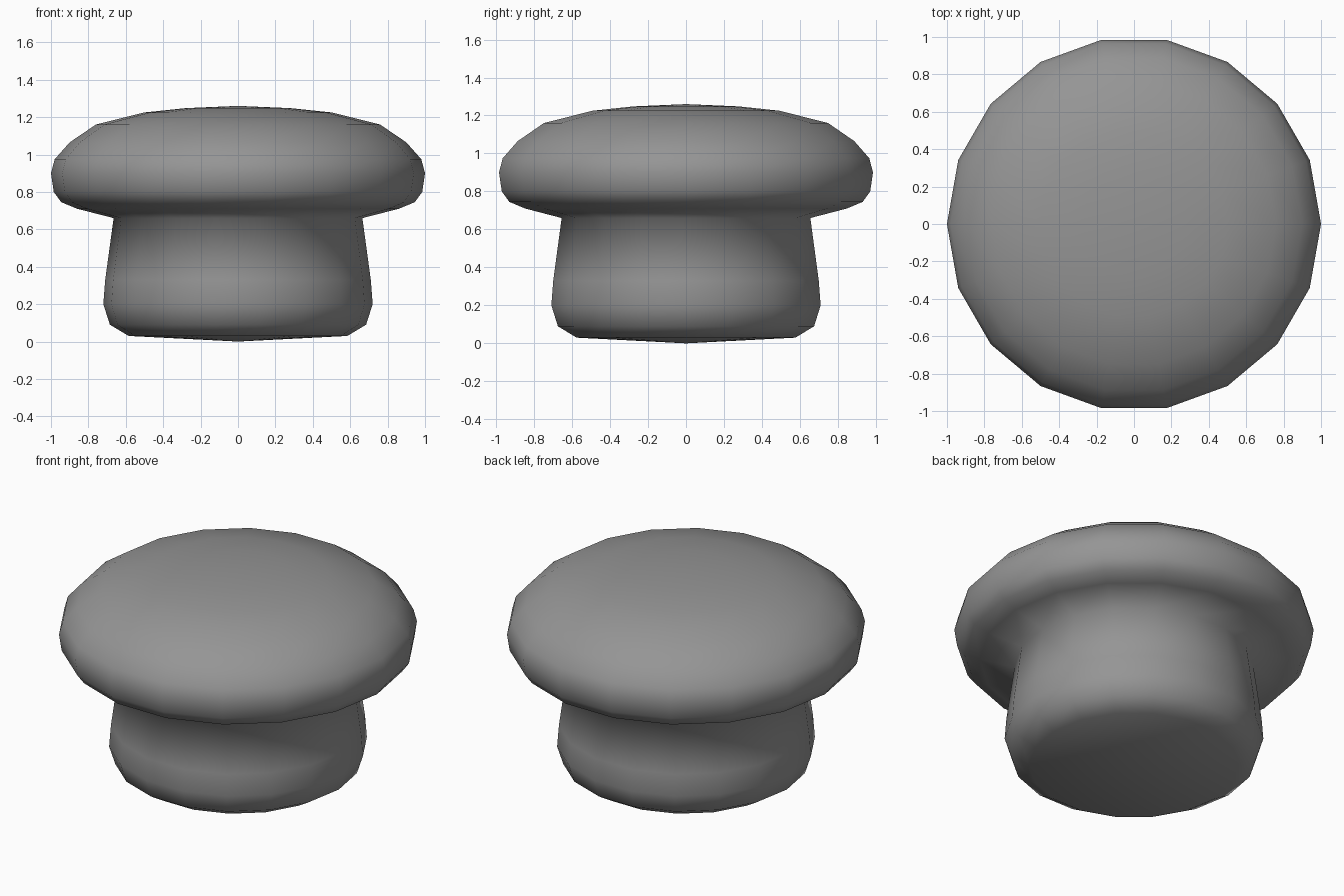
import bpy
import bmesh
from math import cos, sin, tau

SIDES = 18

cube = bpy.data.objects.get("Cube")
if cube:
    bpy.data.objects.remove(cube, do_unlink=True)

# Plain grey
grey = bpy.data.materials.new("grey")
grey.use_nodes = True
colour = (0.3, 0.3, 0.3, 1)
grey.diffuse_color = colour
grey.node_tree.nodes["Principled BSDF"].inputs["Base Color"].default_value = colour

# Half profile as (radius, height): stem from the bottom, then the cap
stem = [(0.585, 0.03), (0.685, 0.09), (0.72, 0.2), (0.71, 0.33), (0.665, 0.66)]
cap = [(0.86, 0.71), (0.945, 0.745), (0.985, 0.8), (1.0, 0.9), (0.98, 0.975),
       (0.9, 1.065), (0.76, 1.16), (0.5, 1.225), (0.28, 1.248)]


def lathe(name, profile, bottom, top, material):
    """Turn a profile about z and close both ends with a fan."""
    bm = bmesh.new()
    rings = [[bm.verts.new((r * cos(tau * i / SIDES), r * sin(tau * i / SIDES), z))
              for i in range(SIDES)] for r, z in profile]
    low = bm.verts.new((0, 0, bottom))
    high = bm.verts.new((0, 0, top))
    for i in range(SIDES):
        j = (i + 1) % SIDES
        for a, b in zip(rings, rings[1:]):
            bm.faces.new((a[i], a[j], b[j], b[i]))
        bm.faces.new((low, rings[0][j], rings[0][i]))
        bm.faces.new((high, rings[-1][i], rings[-1][j]))
    for face in bm.faces:
        face.smooth = True
    mesh = bpy.data.meshes.new(name)
    bm.to_mesh(mesh)
    bm.free()
    mesh.materials.append(material)
    obj = bpy.data.objects.new(name, mesh)
    bpy.context.collection.objects.link(obj)
    return obj


lathe("round_knob", stem + cap, 0.0, 1.26, grey)
